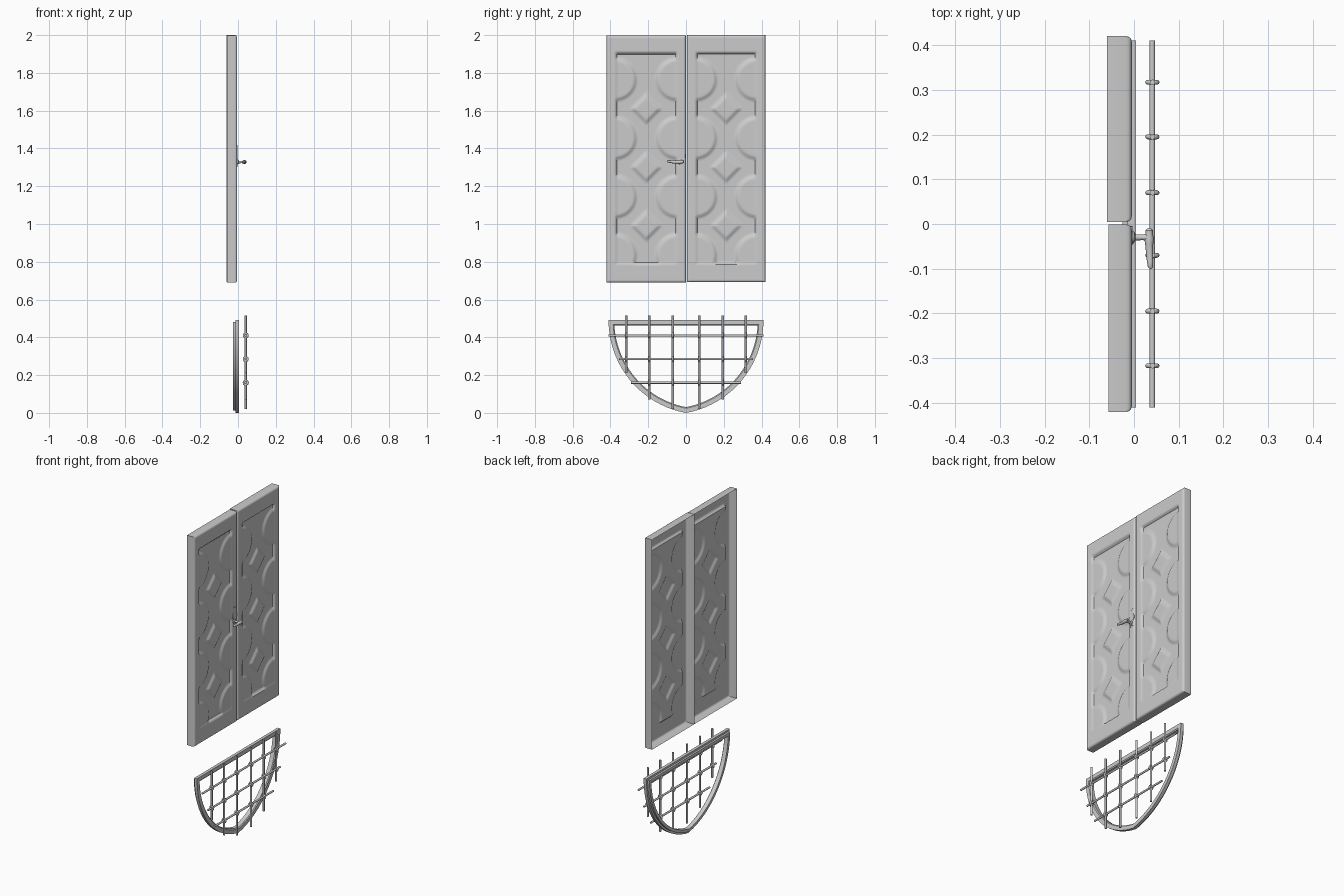
import bpy, bmesh, math
from mathutils import Vector

if "Cube" in bpy.data.objects:
    bpy.data.objects.remove(bpy.data.objects["Cube"])


def finish(bm, name, angle=40):
    me = bpy.data.meshes.new(name)
    bmesh.ops.recalc_face_normals(bm, faces=bm.faces)
    bm.to_mesh(me)
    bm.free()
    ob = bpy.data.objects.new(name, me)
    bpy.context.collection.objects.link(ob)
    bpy.ops.object.select_all(action='DESELECT')
    ob.select_set(True)
    bpy.context.view_layer.objects.active = ob
    bpy.ops.object.shade_smooth_by_angle(angle=math.radians(angle))
    return ob


def smooth(d, w):
    t = min(max(d / w, 0), 1)
    return t * t * (3 - 2 * t)


# Door leaves: open-backed pressed shells with a relief panel
R = 0.012


def relief(y, z, y0, y1, z0, z1):
    d = min(y - y0, y1 - y, z - z0, z1 - z)
    h = 0.0
    if d < R:
        h -= R - math.sqrt(max(R * R - (R - d) ** 2, 0))
    # sunk panel
    half = (y1 - y0) / 2 - 0.045
    u = abs(y - (y0 + y1) / 2)
    inside = min(half - u, z - 0.785, 1.91 - z)
    h -= 0.014 * smooth(inside, 0.012)
    if inside > 0:
        # raised diamonds and half rounds at the panel sides
        pad = 0
        for c in (0.99, 1.30, 1.61):
            pad = max(pad, smooth((0.09 - u - abs(z - c)) * 0.707, 0.025))
        for c in (0.835, 1.145, 1.455, 1.765):
            pad = max(pad, smooth(0.12 - math.hypot(u - half, z - c), 0.025))
        h += 0.010 * pad * smooth(inside, 0.012)
    return h


def spaced(a, b, n):
    edge = [0, 0.1 * R, 0.3 * R, 0.6 * R]
    mid = [a + R + (b - a - 2 * R) * i / n for i in range(n + 1)]
    return [a + e for e in edge] + mid + [b - e for e in reversed(edge)]


def door_leaf(name, y0, y1, z0, z1, front, back):
    ys, zs = spaced(y0, y1, 64), spaced(z0, z1, 190)
    bm = bmesh.new()
    rows = [[bm.verts.new((front + relief(y, z, y0, y1, z0, z1), y, z)) for y in ys] for z in zs]
    for a, b in zip(rows, rows[1:]):
        for i in range(len(ys) - 1):
            bm.faces.new((a[i], a[i + 1], b[i + 1], b[i]))
    rim = [e for e in bm.edges if e.is_boundary]
    ext = bmesh.ops.extrude_edge_only(bm, edges=rim)
    for v in ext['geom']:
        if isinstance(v, bmesh.types.BMVert):
            v.co.x = back
    finish(bm, name)


door_leaf("left_door_leaf", -0.42, -0.001, 0.69, 1.998, -0.005, -0.057)
door_leaf("right_door_leaf", 0.005, 0.42, 0.692, 2.0, -0.005, -0.06)


# Turned or tapered rods along a path of (point, radius)
def rod(name, pts, sides=12):
    bm = bmesh.new()
    rings = []
    for i, (p, r) in enumerate(pts):
        p = Vector(p)
        t = (Vector(pts[min(i + 1, len(pts) - 1)][0]) - Vector(pts[max(i - 1, 0)][0])).normalized()
        ref = Vector((0, 0, 1)) if abs(t.z) < 0.9 else Vector((1, 0, 0))
        a = t.cross(ref).normalized()
        b = t.cross(a)
        rings.append([bm.verts.new(p + r * (a * math.cos(k * math.tau / sides) + b * math.sin(k * math.tau / sides)))
                      for k in range(sides)])
    for q, s in zip(rings, rings[1:]):
        for k in range(sides):
            m = (k + 1) % sides
            bm.faces.new((q[k], q[m], s[m], s[k]))
    bm.faces.new(rings[0])
    bm.faces.new(rings[-1])
    return finish(bm, name)


# Lever handle
HZ = 1.328
rod("handle_spindle", [((-0.006, -0.03, HZ), 0.014), ((0.0, -0.03, HZ), 0.013), ((0.003, -0.03, HZ), 0.007),
                       ((0.02, -0.03, HZ), 0.006), ((0.03, -0.03, HZ), 0.009), ((0.04, -0.03, HZ), 0.008)])
rod("handle_lever", [((0.034, -0.010, HZ + 0.002), 0.004), ((0.034, -0.014, HZ + 0.002), 0.008),
                     ((0.034, -0.022, HZ + 0.001), 0.008), ((0.034, -0.032, HZ), 0.011),
                     ((0.034, -0.045, HZ), 0.009), ((0.035, -0.065, HZ), 0.008),
                     ((0.036, -0.085, HZ + 0.003), 0.007), ((0.037, -0.096, HZ + 0.004), 0.006),
                     ((0.037, -0.101, HZ + 0.004), 0.002)])

# Ornate lock plate: scalloped outline
bm = bmesh.new()
outline = []
for k in range(48):
    t = k * math.tau / 48
    s = 1 + 0.18 * math.cos(6 * t)
    outline.append(bm.verts.new((-0.008, -0.026 + 0.018 * s * math.cos(t), 1.36 + 0.055 * s * math.sin(t))))
face = bm.faces.new(outline)
ext = bmesh.ops.extrude_face_region(bm, geom=[face])
for v in ext['geom']:
    if isinstance(v, bmesh.types.BMVert):
        v.co.x = -0.003
finish(bm, "lock_plate", 30)


# Pointed window frame: stepped section made of two loops
def arch(off):
    cz, top = 0.5, 0.503
    rad = (0.41 ** 2 + 0.49 ** 2) / (2 * 0.41)
    cy, r = 0.41 - rad, rad - off
    lim = top - off
    a0 = math.asin((lim - cz) / r)
    a1 = -math.acos(min(1, -cy / r))
    right = [(cy + r * math.cos(a0 + (a1 - a0) * i / 20), cz + r * math.sin(a0 + (a1 - a0) * i / 20))
             for i in range(21)]
    return right + [(-y, z) for y, z in reversed(right[:-1])]


bm = bmesh.new()
section = [(0.0, 0.005), (0.024, 0.005), (0.03, 0.0), (0.03, -0.026), (0.012, -0.026), (0.012, -0.014), (0.0, -0.014)]
loops = [[bm.verts.new((x, y, z)) for y, z in arch(off)] for off, x in section]
for q, s in zip(loops, loops[1:] + loops[:1]):
    for k in range(len(q)):
        m = (k + 1) % len(q)
        bm.faces.new((q[k], q[m], s[m], s[k]))
finish(bm, "window_frame", 30)

# Window grille: crossing bars with a collar at each crossing
BX = 0.041
verticals = [(0.07, 0.02), (0.195, 0.07), (0.317, 0.21)]
for z, half in ((0.41, 0.41), (0.285, 0.355), (0.16, 0.29)):
    rod("horizontal_bar", [((BX, -half, z), 0.006), ((BX, half, z), 0.006)])
    for y, low in verticals:
        for s in (-1, 1):
            if z > low:
                bpy.ops.mesh.primitive_torus_add(major_segments=20, minor_segments=8, major_radius=0.0105,
                                                 minor_radius=0.0055, location=(BX, s * y, z),
                                                 rotation=(math.pi / 2, 0, 0))
                bpy.context.object.name = "bar_collar"
                bpy.ops.object.shade_smooth()
for y, low in verticals:
    for s in (-1, 1):
        rod("vertical_bar", [((BX, s * y, low), 0.006), ((BX, s * y, 0.515), 0.006)])

# Put the model on the ground
low = min((o.matrix_basis @ v.co).z for o in bpy.data.objects if o.name.startswith("window_frame") for v in o.data.vertices)
for o in bpy.data.objects:
    if not o.name.startswith(("left_door", "right_door")):
        o.location.z -= low if o.name.startswith("window_frame") else 0
